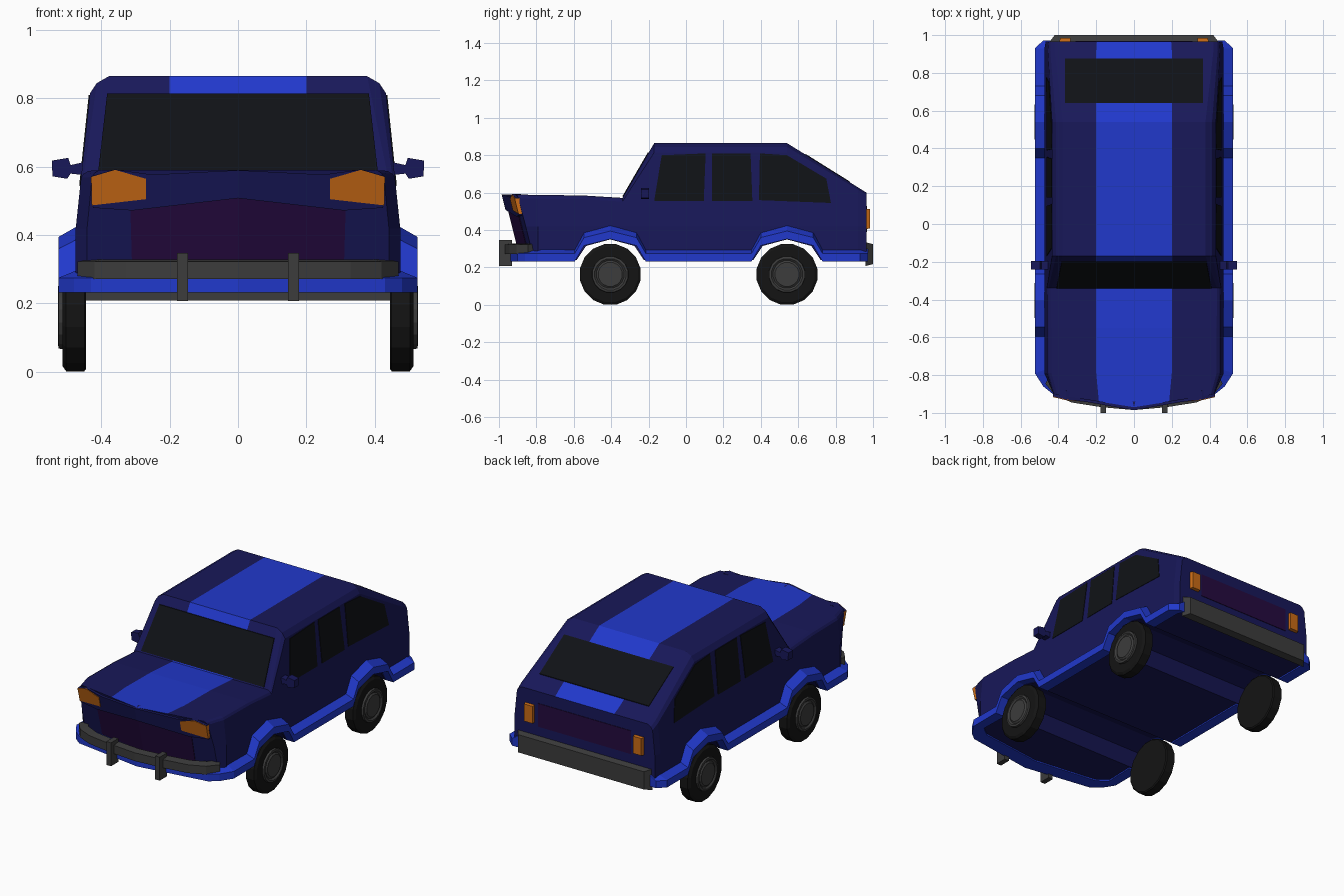
import bpy, bmesh
from math import cos, sin, tau

if "Cube" in bpy.data.objects:
    bpy.data.objects.remove(bpy.data.objects["Cube"])


def mat(name, r, g, b):
    m = bpy.data.materials.new(name)
    m.diffuse_color = (r, g, b, 1)
    m.use_nodes = True
    m.node_tree.nodes["Principled BSDF"].inputs["Base Color"].default_value = m.diffuse_color
    return m


NAVY = mat("navy", 0.009, 0.009, 0.10)
BLUE = mat("bright_blue", 0.015, 0.04, 0.60)
GLASS = mat("glass", 0.005, 0.006, 0.008)
PLUM = mat("plum", 0.018, 0.003, 0.05)
AMBER = mat("amber", 0.60, 0.15, 0.008)
RUBBER = mat("rubber", 0.007, 0.007, 0.007)
STEEL = mat("dark_grey", 0.045, 0.045, 0.045)


def loft(name, rings, mats, closed=True, mirror=True, cap_start=True, stripe=None):
    """Skin a list of equal-length point rings; optionally mirror in x."""
    bm = bmesh.new()
    vs = [[bm.verts.new(p) for p in r] for r in rings]
    n = len(rings[0])
    for a, b in zip(vs, vs[1:]):
        for k in range(n if closed else n - 1):
            j = (k + 1) % n
            f = bm.faces.new((a[k], a[j], b[j], b[k]))
            if k == stripe:
                f.material_index = 1
    if cap_start:
        bm.faces.new(vs[0])
    bm.faces.new(vs[-1])
    bmesh.ops.recalc_face_normals(bm, faces=bm.faces[:])
    me = bpy.data.meshes.new(name)
    bm.to_mesh(me)
    bm.free()
    for m in mats:
        me.materials.append(m)
    ob = bpy.data.objects.new(name, me)
    bpy.context.collection.objects.link(ob)
    if mirror:
        ob.modifiers.new("mirror", 'MIRROR')
    return ob


def interp(table, y):
    for (y0, a), (y1, b) in zip(table, table[1:]):
        if y <= y1:
            return a + (b - a) * max(0, y - y0) / (y1 - y0)
    return table[-1][1]


def side(z):
    return 0.475 - max(0, z - 0.42) * 0.105


def front(x, z):
    return -0.955 + 0.16 * x + 0.25 * (0.53 - z)


# Body: cross-sections along y, with arches cut through the underside
WHEELS = (-0.405, 0.54)
ARCH = [(-0.18, 0.24), (-0.13, 0.315), (0, 0.35), (0.13, 0.315), (0.18, 0.24)]
top = [(-0.97, 0.59), (-0.55, 0.585), (-0.34, 0.572), (-0.17, 0.865), (0.54, 0.865), (0.965, 0.60)]
edge = [(-0.97, 0.02), (-0.34, 0.02), (-0.17, 0.05), (0.54, 0.05), (0.965, 0.03)]
width = [(-0.97, 0.93), (-0.79, 1), (0.92, 1), (0.965, 0.985)]
bottom = [(-0.97, 0.24)] + [(w + d, z) for w in WHEELS for d, z in ARCH] + [(0.965, 0.24)]
rings = []
for y in sorted({p[0] for t in (top, width, bottom) for p in t}):
    zt, r, s, zb = (interp(t, y) for t in (top, edge, width, bottom))
    sx = side(zt)
    sec = [(0, zt), (0.2, zt), (sx - r, zt), (sx - 0.3 * r, zt - 0.4 * r),
           (side(zt - r), zt - r), (0.475, 0.42), (0.475, zb), (0, zb)]
    rings.append([(x * s, front(x * s, z) if y == -0.97 else y, z) for x, z in sec])
loft("body", rings, [NAVY, BLUE], closed=False, stripe=0)

# Lower trim: wraps the nose, sills and wheel arches
path = [(0, -0.965, 0, -0.87, 0), (0.43, -0.90, 0.40, -0.82, 0),
        (0.48, -0.86, 0.43, -0.80, 0), (0.525, -0.79, 0.465, -0.77, 0)]
for w in WHEELS:
    for d, h in [(-0.19, 0), (-0.14, 0.085), (0, 0.12), (0.14, 0.085), (0.19, 0)]:
        path.append((0.525, w + d, 0.46, w + d, h))
path += [(0.525, 0.93, 0.46, 0.93, 0), (0.48, 0.972, 0.44, 0.972, 0)]
loft("lower_trim", [[(xi, yi, 0.30 + h * 1.1), (xo, yo, 0.275 + h),
                     (xo, yo, 0.232 + h), (xi, yi, 0.232 + h)]
                    for xo, yo, xi, yi, h in path], [BLUE], cap_start=False)


# Panels lying on the sloping nose
def nose_part(name, pts, proud, m, cap=True):
    loft(name, [[(x, front(x, z) + d, z) for x, z in pts] for d in (0.03, -proud)], [m])


nose_part("nose_lip", [(0, 0.59), (0.25, 0.577), (0.36, 0.592), (0.43, 0.572),
                       (0.425, 0.48), (0.31, 0.472), (0, 0.508)], 0.016, NAVY)
nose_part("grille", [(0, 0.508), (0.315, 0.472), (0.31, 0.30), (0, 0.30)], 0.003, PLUM)
nose_part("headlight", [(0.27, 0.505), (0.27, 0.565), (0.36, 0.591), (0.43, 0.57),
                        (0.428, 0.487)], 0.02, AMBER)


# Side windows
def side_window(name, pts):
    loft(name, [[(side(z) + d, y, z) for y, z in pts] for d in (-0.01, 0.003)], [GLASS])


side_window("front_side_window", [(-0.17, 0.555), (-0.13, 0.80), (0.105, 0.81), (0.095, 0.555)])
side_window("middle_side_window", [(0.14, 0.555), (0.14, 0.81), (0.345, 0.81), (0.355, 0.555)])
side_window("rear_side_window", [(0.39, 0.56), (0.395, 0.81), (0.54, 0.80), (0.75, 0.675), (0.775, 0.545)])

# Windscreen and rear window
screen = [(-0.41, 0.58), (0.41, 0.58), (0.383, 0.815), (-0.383, 0.815)]
loft("windscreen", [[(x, -0.34 + (z - 0.572) * 0.58 + d, z) for x, z in screen]
                    for d in (0.02, -0.005)], [GLASS], mirror=False)
back = [(-0.365, 0.64), (0.365, 0.64), (0.365, 0.875), (-0.365, 0.875)]
loft("rear_window", [[(x, y, 0.865 - (y - 0.54) * 0.6235 + d) for x, y in back]
                     for d in (-0.02, 0.004)], [GLASS], mirror=False)


# Tail parts
def box(name, x0, x1, y0, y1, z0, z1, m, taper=0.0, mirror=True):
    t = taper
    left = x0 if mirror else x0 + t
    loft(name, [[(x0, y0, z0), (x1, y0, z0), (x1, y0, z1), (x0, y0, z1)],
                [(left, y1, z0 + t / 3), (x1 - t, y1, z0 + t / 3),
                 (x1 - t, y1, z1 - t / 3), (left, y1, z1 - t / 3)]], [m], mirror=mirror)


box("tail_light", 0.335, 0.40, 0.95, 0.985, 0.405, 0.515, AMBER, 0.01)
box("tail_panel", -0.31, 0.31, 0.95, 0.968, 0.39, 0.53, PLUM, mirror=False)
box("rear_bumper", -0.45, 0.45, 0.96, 1.0, 0.208, 0.335, STEEL, 0.03, mirror=False)

# Front bumper and overriders
bar = [(0, -0.985), (0.17, -0.97), (0.33, -0.945), (0.42, -0.905), (0.47, -0.845)]
loft("front_bumper", [[(x, y, 0.272), (x, y, 0.322), (x * 0.94, y + 0.045, 0.328),
                       (x * 0.94, y + 0.045, 0.272)] for x, y in bar], [STEEL], cap_start=False)
box("overrider", 0.147, 0.178, -1.0, -0.93, 0.207, 0.348, STEEL)

# Door mirrors
shape = [(0.445, 0.575), (0.49, 0.58), (0.50, 0.565), (0.543, 0.572), (0.545, 0.618),
         (0.497, 0.626), (0.49, 0.605), (0.445, 0.615)]
loft("door_mirror", [[(x, y, z) for x, z in shape] for y in (-0.24, -0.197)], [NAVY])


# Wheels
def lathe(name, yc, profile, m):
    loft(name, [[(x, yc + r * cos(tau * (i + 0.5) / 16), 0.163 + r * sin(tau * (i + 0.5) / 16))
                 for i in range(16)] for x, r in profile], [m])


for pos, yc in zip(("front", "rear"), WHEELS):
    lathe(pos + "_tyre", yc, [(0.445, 0.158), (0.45, 0.165), (0.503, 0.165), (0.513, 0.15), (0.513, 0.09)], RUBBER)
    lathe(pos + "_hub", yc, [(0.50, 0.10), (0.525, 0.097), (0.527, 0.085), (0.519, 0.075),
                             (0.526, 0.065)], STEEL)
